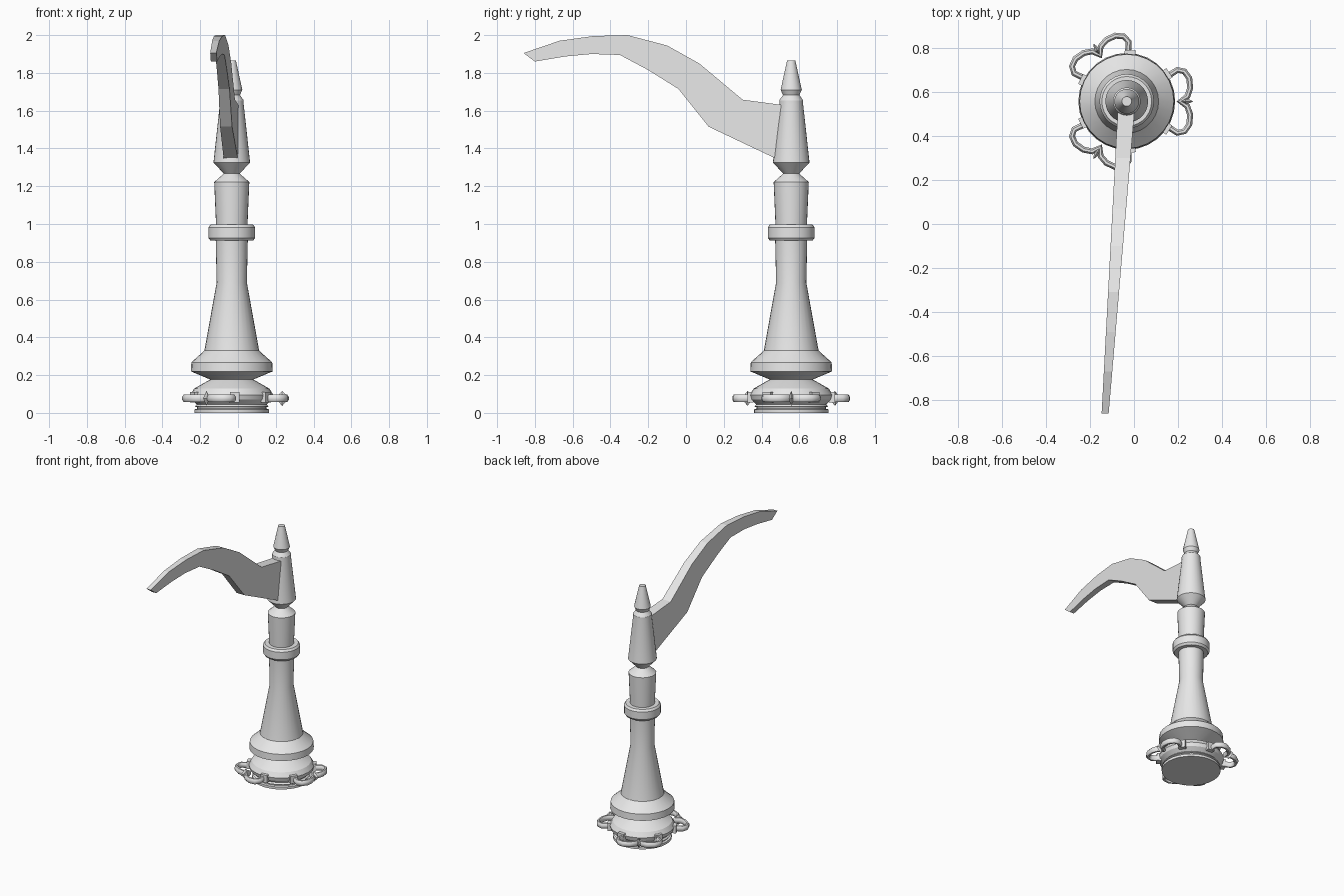
import bpy
import bmesh
from math import cos, sin, pi, radians
from mathutils import Matrix, Vector

cube = bpy.data.objects.get("Cube")
if cube:
    bpy.data.objects.remove(cube, do_unlink=True)

AXIS = Vector((-0.033, 0.557, 0))
CHAIN_Z = 0.077

metal = bpy.data.materials.new("grey_metal")
metal.use_nodes = True
metal.diffuse_color = (0.8, 0.8, 0.8, 1)
metal.node_tree.nodes["Principled BSDF"].inputs["Base Color"].default_value = (0.8, 0.8, 0.8, 1)


def finish(name, bm, smooth=None):
    bmesh.ops.recalc_face_normals(bm, faces=bm.faces)
    mesh = bpy.data.meshes.new(name)
    bm.to_mesh(mesh)
    bm.free()
    mesh.materials.append(metal)
    obj = bpy.data.objects.new(name, mesh)
    bpy.context.collection.objects.link(obj)
    if smooth:
        bpy.ops.object.select_all(action='DESELECT')
        obj.select_set(True)
        bpy.context.view_layer.objects.active = obj
        bpy.ops.object.shade_smooth_by_angle(angle=radians(smooth))
    return obj


def loft(bm, rings):
    """Skin a list of equal point rings and cap both ends."""
    rows = [[bm.verts.new(p) for p in ring] for ring in rings]
    n = len(rows[0])
    for a, b in zip(rows, rows[1:]):
        for i in range(n):
            j = (i + 1) % n
            bm.faces.new((a[i], a[j], b[j], b[i]))
    bm.faces.new(rows[0][::-1])
    bm.faces.new(rows[-1])


def lathe(name, profile, sides=28):
    bm = bmesh.new()
    turns = [2 * pi * i / sides for i in range(sides)]
    loft(bm, [[AXIS + Vector((r * cos(t), r * sin(t), z)) for t in turns]
              for r, z in profile])
    return finish(name, bm, 20)


# Turned column
lathe("base_foot", [(0.198, 0), (0.198, 0.018), (0.185, 0.022), (0.185, 0.03),
                    (0.195, 0.034), (0.185, 0.045), (0.213, 0.07), (0.22, 0.095),
                    (0.2, 0.128), (0.13, 0.168), (0.11, 0.178)])
lathe("bell_skirt", [(0.11, 0.175), (0.217, 0.22), (0.214, 0.268), (0.15, 0.325),
                     (0.145, 0.33), (0.08, 0.69), (0.085, 0.92)])
lathe("collar_ring", [(0.085, 0.912), (0.113, 0.912), (0.124, 0.927),
                      (0.124, 0.982), (0.113, 0.997), (0.083, 0.997)])
lathe("upper_column", [(0.083, 0.99), (0.093, 1.222), (0.042, 1.267),
                       (0.097, 1.325), (0.063, 1.635), (0.063, 1.655),
                       (0.042, 1.685)])
lathe("finial", [(0.042, 1.68), (0.056, 1.71), (0.022, 1.865)])

# Curved pump handle, tapering and leaning sideways towards its tip
top_edge = [(0.51, 1.63), (0.30, 1.658), (0.07, 1.85), (-0.10, 1.945),
            (-0.31, 2.0), (-0.49, 1.995), (-0.67, 1.97), (-0.86, 1.905)]
low_edge = [(0.51, 1.33), (0.12, 1.515), (-0.04, 1.715), (-0.20, 1.815),
            (-0.35, 1.895), (-0.50, 1.90), (-0.64, 1.887), (-0.80, 1.86)]


def handle_point(y, z, side):
    t = (0.51 - y) / 1.37
    return Vector((-0.036 - 0.095 * t + side * (0.038 - 0.022 * t), y, z))


bm = bmesh.new()
loft(bm, [[handle_point(*u, -1), handle_point(*u, 1),
           handle_point(*l, 1), handle_point(*l, -1)]
          for u, l in zip(top_edge, low_edge)])
finish("pump_handle", bm)

# Three double-lobed chain ornaments round the base
half = [(0.195, 0.12), (0.23, 0.143), (0.262, 0.136), (0.284, 0.105),
        (0.288, 0.06), (0.275, 0.022), (0.24, 0)]
path = [Vector((r, s, 0)) for r, s in half]
path += [Vector((p.x, -p.y, 0)) for p in path[-2::-1]]

for k in range(3):
    place = (Matrix.Translation(AXIS + Vector((0, 0, CHAIN_Z)))
             @ Matrix.Rotation(2 * pi * k / 3, 4, 'Z'))

    bm = bmesh.new()
    rings = []
    for i, p in enumerate(path):
        tangent = (path[min(i + 1, len(path) - 1)] - path[max(i - 1, 0)]).normalized()
        across = tangent.cross(Vector((0, 0, 1)))
        rings.append([place @ (p + across * 0.015 * cos(a) + Vector((0, 0, 0.021 * sin(a))))
                      for a in [pi * s / 4 + pi / 8 for s in range(8)]])
    loft(bm, rings)
    finish(f"chain_loop_{k + 1}", bm, 50)

    # Pointed bead in the pinch of the loop
    bm = bmesh.new()
    bmesh.ops.create_uvsphere(bm, u_segments=4, v_segments=2, radius=1)
    bm.transform(place @ Matrix.Translation((0.267, 0, 0))
                 @ Matrix.Diagonal((0.036, 0.016, 0.04, 1)))
    finish(f"chain_bead_{k + 1}", bm)

    # Mounting plates at both ends
    for side in (-1, 1):
        bm = bmesh.new()
        bmesh.ops.create_cube(bm, size=1)
        bm.transform(place @ Matrix.Rotation(side * radians(34), 4, 'Z')
                     @ Matrix.Translation((0.218, 0, 0.005))
                     @ Matrix.Diagonal((0.03, 0.05, 0.055, 1)))
        finish(f"chain_mount_{k + 1}_{'left' if side > 0 else 'right'}", bm)
